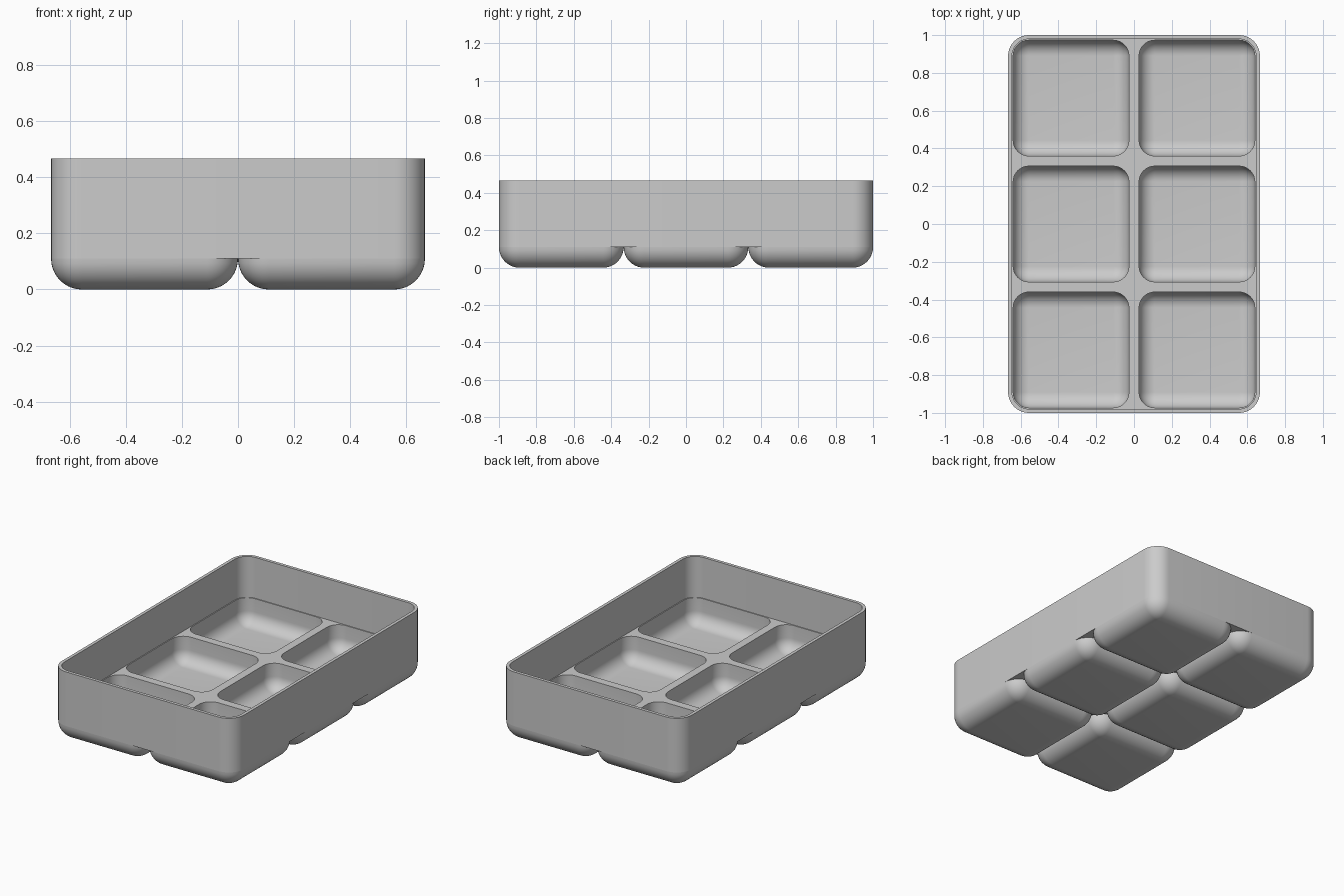
import bpy, bmesh, math

cube = bpy.data.objects.get("Cube")
if cube:
    bpy.data.objects.remove(cube, do_unlink=True)

# Main sizes
CELL = 2 / 3              # footprint of one cell
HX, HY, TOP = CELL, 1.0, 0.467
R = 0.11                  # outer corner and bottom rounding
SHELF = 0.197             # height of the dividers between pockets
WALL = 0.027              # wall of a pocket
RIM = 0.021               # wall above the dividers
SEG = 10

grey = bpy.data.materials.new("light_grey")
grey.use_nodes = True
grey.diffuse_color = (0.6, 0.6, 0.6, 1)
grey.node_tree.nodes["Principled BSDF"].inputs["Base Color"].default_value = (0.6, 0.6, 0.6, 1)

CENTRES = [(sx * CELL / 2, row * CELL) for sx in (-1, 1) for row in (-1, 0, 1)]


def loop(bm, cx, cy, hx, hy, r, z):
    """Rounded rectangle of vertices, counter-clockwise from above."""
    verts = []
    for k, (sx, sy) in enumerate(((1, 1), (-1, 1), (-1, -1), (1, -1))):
        for i in range(SEG + 1):
            a = math.pi / 2 * (k + i / SEG)
            verts.append(bm.verts.new((cx + sx * (hx - r) + r * math.cos(a),
                                       cy + sy * (hy - r) + r * math.sin(a), z)))
    return verts


def skin(bm, a, b):
    """Quads joining two loops."""
    n = len(a)
    for i in range(n):
        j = (i + 1) % n
        bm.faces.new((a[i], a[j], b[j], b[i]))


def sheet(bm, hx, hy, r, z, inset, hole_r, up):
    """Flat rounded sheet with one hole for each cell."""
    loops = [loop(bm, 0, 0, hx, hy, r, z)]
    h = CELL / 2 - inset
    loops += [loop(bm, x, y, h, h, hole_r, z) for x, y in CENTRES]
    edges = [bm.edges.new((l[i - 1], l[i])) for l in loops for i in range(len(l))]
    made = bmesh.ops.triangle_fill(bm, edges=edges, use_beauty=True)
    for f in made["geom"]:
        if isinstance(f, bmesh.types.BMFace):
            f.normal_update()
            if (f.normal.z > 0) != up:
                f.normal_flip()


def bowl(bm, x, y, h, r, floor, top, inward):
    """Cup with rounded vertical corners and a rounded bottom edge."""
    rings = [loop(bm, x, y, h, h, r, top)] if top > floor + r + 1e-4 else []
    for i in range(SEG + 1):
        t = math.pi / 2 * i / SEG
        d = r * (1 - math.cos(t))
        rings.append(loop(bm, x, y, h - d, h - d, max(r - d, 0),
                          floor + r * (1 - math.sin(t))))
    for a, b in zip(rings, rings[1:]):
        if inward:
            skin(bm, a, b)
        else:
            skin(bm, b, a)
    bm.faces.new(rings[-1] if inward else rings[-1][::-1])


def finish(bm, name):
    bmesh.ops.remove_doubles(bm, verts=bm.verts, dist=1e-5)
    mesh = bpy.data.meshes.new(name)
    bm.to_mesh(mesh)
    bm.free()
    mesh.materials.append(grey)
    obj = bpy.data.objects.new(name, mesh)
    bpy.context.collection.objects.link(obj)
    bpy.ops.object.select_all(action="DESELECT")
    obj.select_set(True)
    bpy.context.view_layer.objects.active = obj
    bpy.ops.object.shade_smooth_by_angle(angle=math.radians(35))


# Tray wall: outside, rim, inside
bm = bmesh.new()
outer = [loop(bm, 0, 0, HX, HY, R, z) for z in (R, TOP)]
inner = [loop(bm, 0, 0, HX - RIM, HY - RIM, R - RIM, z) for z in (TOP, SHELF)]
rings = outer + inner
for a, b in zip(rings, rings[1:]):
    skin(bm, a, b)
finish(bm, "tray_wall")

# Divider shelf around the pockets
bm = bmesh.new()
sheet(bm, HX - RIM, HY - RIM, R - RIM, SHELF, WALL, R - WALL, True)
finish(bm, "divider_shelf")

# Underside seen in the gaps between the cells
bm = bmesh.new()
sheet(bm, HX, HY, R, R, WALL / 2, R - WALL / 2, False)
finish(bm, "underside")

# Cells: rounded outer cup and inner pocket
for n, (x, y) in enumerate(CENTRES, 1):
    bm = bmesh.new()
    bowl(bm, x, y, CELL / 2, R, 0, R, False)
    finish(bm, f"cell_base_{n}")
    bm = bmesh.new()
    bowl(bm, x, y, CELL / 2 - WALL, R - WALL, WALL, SHELF, True)
    finish(bm, f"cell_pocket_{n}")
